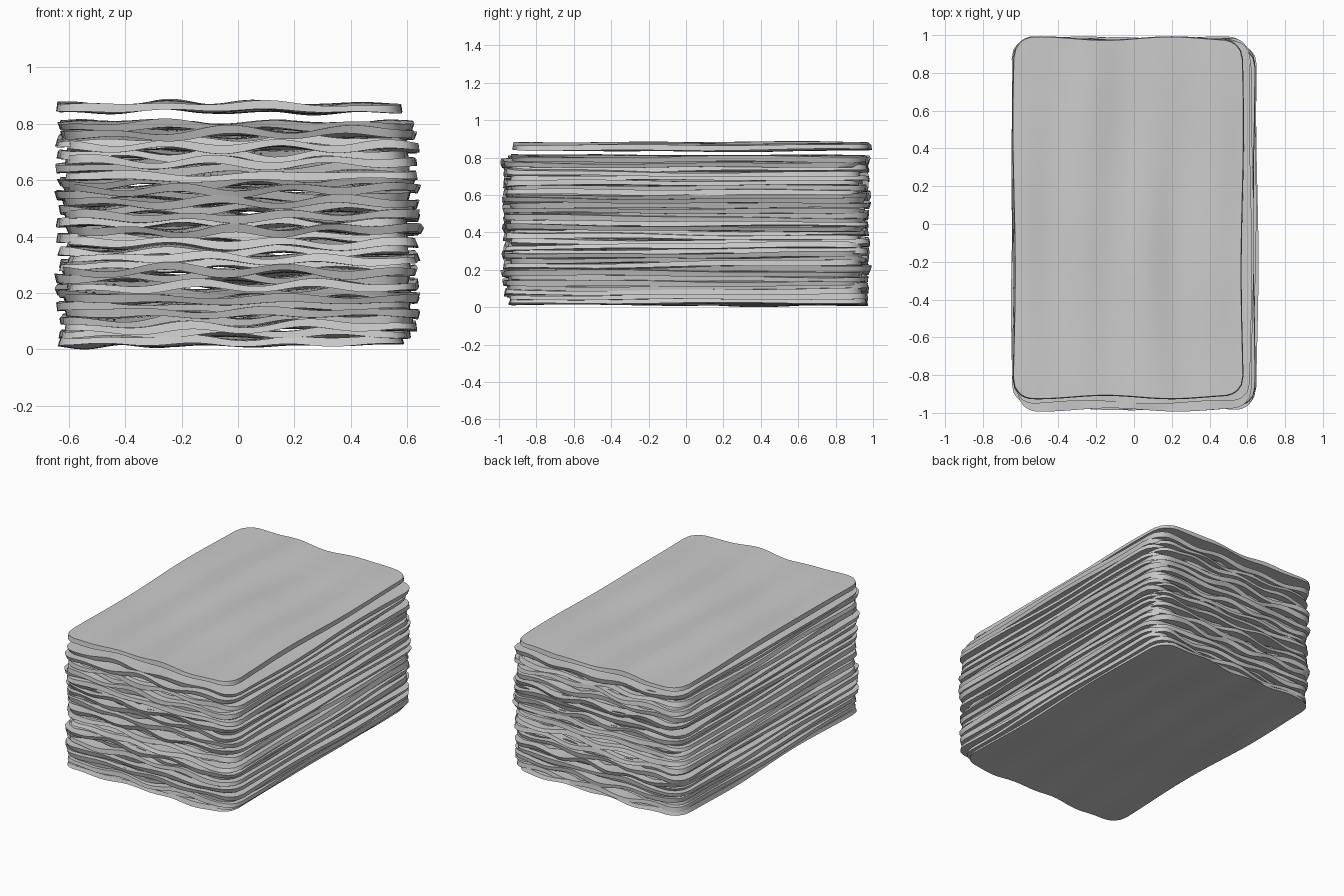
import bpy, bmesh, math, random

if "Cube" in bpy.data.objects:
    bpy.data.objects.remove(bpy.data.objects["Cube"])

random.seed(5)
W, L, R = 0.607, 0.952, 0.10   # half width, half length, corner radius
COUNT = 33


def outline(u, v):
    """Map a unit square point onto a rounded rectangle."""
    x, y = u * W, v * L
    dx, dy = abs(x) - (W - R), abs(y) - (L - R)
    if dx > 0 and dy > 0:
        d, m = math.hypot(dx, dy), max(dx, dy)
        x = math.copysign(W - R + dx / d * m, x)
        y = math.copysign(L - R + dy / d * m, y)
    return x, y


def make_sheet(name, cx, cy, z, peak, amp, grow=1.0, bump=None, length=None):
    """A rippled sheet with rounded corners; bump = (x, y, height) of a local swelling."""
    p = [random.uniform(0, 6.28) for _ in range(6)]
    length = length or random.uniform(0.33, 0.44)
    tilt = random.uniform(-0.005, 0.005)

    def ripple(x, y):
        h = amp * math.cos(6.283 * (x - peak + 0.03 * math.sin(2.5 * y + p[0])) / length)
        h *= (1 - 0.7 * (abs(x) / W) ** 3) * (0.75 + 0.35 * math.sin(3 * y + p[5]))
        h += 0.004 * math.sin(5 * x + 1.6 * y + p[1]) + tilt * y
        h += 0.003 * math.sin(6 * y + 3 * x + p[2])
        if bump:
            h += bump[2] * math.exp(-((x - bump[0]) / 0.1) ** 2 - ((y - bump[1]) / 0.3) ** 2)
        return h

    bm = bmesh.new()
    bmesh.ops.create_grid(bm, x_segments=42, y_segments=36, size=1)
    for vert in bm.verts:
        u, v = vert.co.x, vert.co.y
        x, y = outline(u, v)
        vert.co = (grow * x + 0.006 * u * math.sin(4 * y + p[3]),
                   y + 0.009 * v * math.sin(9 * x + p[4]), ripple(x, y))
    # give the sheet its thickness, with a slanted rim
    ext = bmesh.ops.extrude_face_region(bm, geom=bm.faces[:])["geom"]
    lean = random.choice((-1, 1)) * random.uniform(0.004, 0.018)
    for g in ext:
        if isinstance(g, bmesh.types.BMVert):
            g.co.z += 0.026 + 0.005 * math.sin(11 * g.co.x + 2 * g.co.y + p[5])
            g.co.x *= 1 + lean
            g.co.y *= 1 + lean * 0.7
    bmesh.ops.recalc_face_normals(bm, faces=bm.faces[:])
    zs = [v.co.z for v in bm.verts]
    # keep the end sheets exactly inside the overall height
    if bump:
        z = 0.888 - max(zs) if bump[2] > 0 else -min(zs)
    mesh = bpy.data.meshes.new(name)
    bm.to_mesh(mesh)
    bm.free()
    ob = bpy.data.objects.new(name, mesh)
    ob.location = (cx, cy, z)
    bpy.context.collection.objects.link(ob)
    return ob


# bottom sheet, loose middle of the stack, top sheet
sheets = [make_sheet("bottom_sheet", -0.025, 0.012, 0, -0.1, 0.007, bump=(-0.5, 0.4, -0.016))]
for i in range(1, COUNT - 1):
    side = (1, -1, 0.5, -0.7)[i % 4]
    cx = 0.018 * side + random.uniform(-0.008, 0.008)
    cy = 0.022 * (1 if i % 2 else -1) * random.uniform(0.5, 1.1)
    z = 0.018 + (0.776 - 0.018) * i / (COUNT - 2)
    sheets.append(make_sheet(f"sheet_{i:02d}", cx, cy, z, random.uniform(-0.2, 0.2),
                             random.uniform(0.010, 0.015), grow=1.018))
sheets.append(make_sheet("top_sheet", -0.031, 0.033, 0, 0.13, 0.009,
                         bump=(-0.22, 0.6, 0.012), length=0.35))

# smooth faces, crisp rims
bpy.ops.object.select_all(action='DESELECT')
for ob in sheets:
    ob.select_set(True)
bpy.context.view_layer.objects.active = sheets[0]
bpy.ops.object.shade_smooth_by_angle(angle=math.radians(35))
